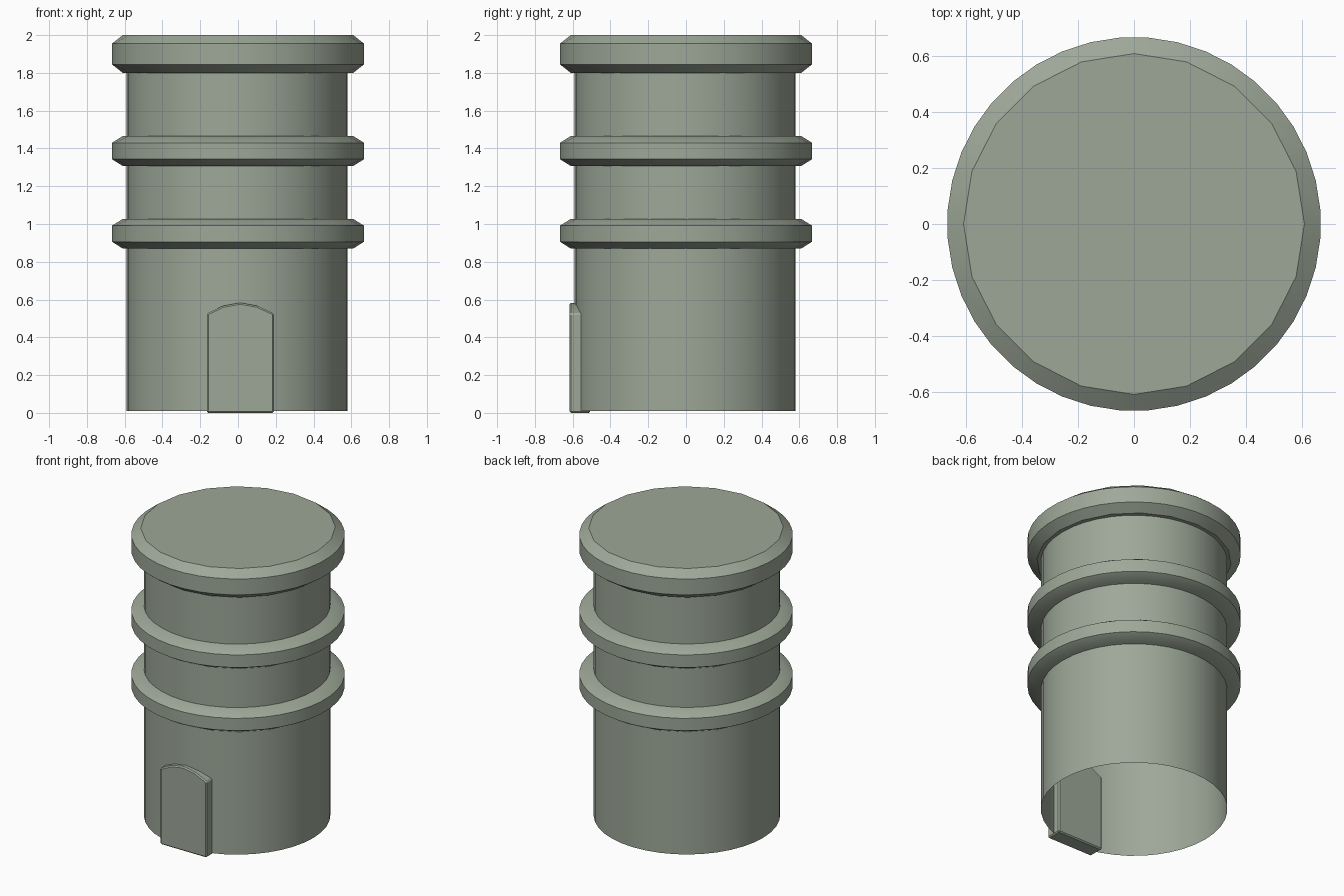
import bpy, bmesh
from math import sin, cos, pi

cube = bpy.data.objects.get("Cube")
if cube:
    bpy.data.objects.remove(cube, do_unlink=True)

stone = bpy.data.materials.new("grey green")
stone.use_nodes = True
colour = (0.34, 0.39, 0.315, 1)
stone.diffuse_color = colour
stone.node_tree.nodes["Principled BSDF"].inputs["Base Color"].default_value = colour


def finish(bm, name, angle):
    bmesh.ops.recalc_face_normals(bm, faces=bm.faces)
    mesh = bpy.data.meshes.new(name)
    bm.to_mesh(mesh)
    bm.free()
    mesh.materials.append(stone)
    obj = bpy.data.objects.new(name, mesh)
    bpy.context.collection.objects.link(obj)
    bpy.ops.object.select_all(action='DESELECT')
    obj.select_set(True)
    bpy.context.view_layer.objects.active = obj
    bpy.ops.object.shade_smooth_by_angle(angle=angle)
    return obj


def circle(radius, z, sides, offset=0.0):
    angles = [2 * pi * (i + offset) / sides for i in range(sides)]
    return [(radius * cos(a), radius * sin(a), z) for a in angles]


# Tower wall: a thin tube, open underneath
bm = bmesh.new()
sides = 40
low = [bm.verts.new(p) for p in circle(0.585, 0.01, sides)]
high = [bm.verts.new(p) for p in circle(0.585, 1.9, sides)]
for i in range(sides):
    j = (i + 1) % sides
    bm.faces.new((low[i], low[j], high[j], high[i]))
wall = finish(bm, "tower_wall", pi / 6)
wall.location = (-0.004, -0.004, 0)


# Bands: chamfered discs, twenty-sided on the flats and forty-sided on the rim
def band(name, bottom, top, chamfer):
    bm = bmesh.new()
    points = (circle(0.61, bottom, 20) + circle(0.61, top, 20)
              + circle(0.669, bottom + chamfer, 40, 0.5)
              + circle(0.669, top - chamfer, 40, 0.5))
    for p in points:
        bm.verts.new(p)
    bmesh.ops.convex_hull(bm, input=bm.verts)
    bmesh.ops.dissolve_limit(bm, angle_limit=0.01, verts=bm.verts, edges=bm.edges)
    finish(bm, name, pi / 6)


band("lower_band", 0.87, 1.027, 0.036)
band("middle_band", 1.307, 1.466, 0.036)
band("top_cap", 1.80, 2.0, 0.045)

# Door: arched slab with softened edges
bm = bmesh.new()
outline = [(-0.165, 0), (0.19, 0), (0.19, 0.526), (0.102, 0.567),
           (0.012, 0.583), (-0.078, 0.567), (-0.165, 0.526)]
face = bm.faces.new([bm.verts.new((x, -0.617, z)) for x, z in outline])
back = bmesh.ops.extrude_face_region(bm, geom=[face])
verts = [v for v in back["geom"] if isinstance(v, bmesh.types.BMVert)]
bmesh.ops.translate(bm, verts=verts, vec=(0, 0.11, 0))
bmesh.ops.recalc_face_normals(bm, faces=bm.faces)
edges = [e for e in bm.edges if e.calc_face_angle(0) > 0.6]
bmesh.ops.bevel(bm, geom=edges, offset=0.008, segments=1, affect='EDGES')
finish(bm, "door", pi / 7)
